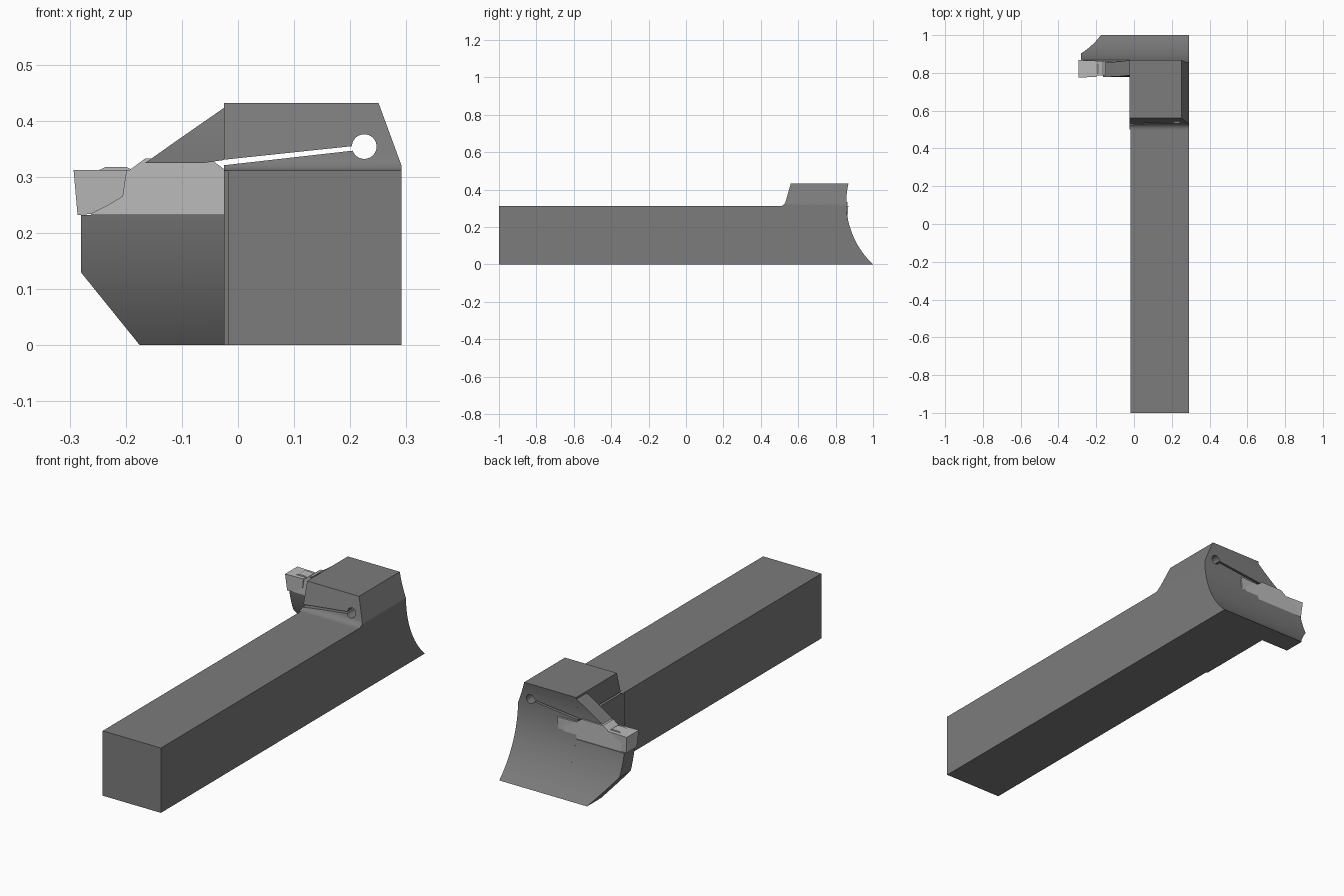
import bpy, bmesh
from math import sqrt, sin, cos, pi, radians

if "Cube" in bpy.data.objects:
    bpy.data.objects.remove(bpy.data.objects["Cube"])

CY, CZ = 1.309, 0.33          # axis of the concave end face
R_IN, R_OUT = 0.452, 0.53     # back and front radius of the curved blade
XM = -0.108                   # middle of the double-ended insert


def material(name, v):
    m = bpy.data.materials.new(name)
    m.diffuse_color = (v, v, v, 1)
    m.use_nodes = True
    m.node_tree.nodes["Principled BSDF"].inputs["Base Color"].default_value = m.diffuse_color
    return m


STEEL, CARBIDE = material("steel", 0.2), material("carbide", 0.5)


def prism(name, pts, axis, a, b, mat=STEEL):
    """Extrude a YZ outline along x, or an XZ outline along y."""
    bm = bmesh.new()
    place = (lambda p, t: (t, p[0], p[1])) if axis == 'x' else (lambda p, t: (p[0], t, p[1]))
    lo = [bm.verts.new(place(p, a)) for p in pts]
    hi = [bm.verts.new(place(p, b)) for p in pts]
    bm.faces.new(lo)
    bm.faces.new(hi[::-1])
    n = len(pts)
    for i in range(n):
        j = (i + 1) % n
        bm.faces.new((lo[i], hi[i], hi[j], lo[j]))
    bmesh.ops.recalc_face_normals(bm, faces=bm.faces)
    me = bpy.data.meshes.new(name)
    bm.to_mesh(me)
    bm.free()
    ob = bpy.data.objects.new(name, me)
    bpy.context.collection.objects.link(ob)
    me.materials.append(mat)
    return ob


def activate(ob):
    bpy.ops.object.select_all(action='DESELECT')
    ob.select_set(True)
    bpy.context.view_layer.objects.active = ob


def boolean(ob, cutter, op='DIFFERENCE'):
    activate(ob)
    m = ob.modifiers.new("cut", 'BOOLEAN')
    m.operation, m.object, m.solver = op, cutter, 'EXACT'
    bpy.ops.object.modifier_apply(modifier=m.name)
    bpy.data.objects.remove(cutter, do_unlink=True)


def smooth(ob):
    activate(ob)
    bpy.ops.object.shade_smooth_by_angle(angle=radians(25))


def arc(r, z0, z1, n=24):
    zs = [z0 + (z1 - z0) * i / n for i in range(n + 1)]
    return [(CY - sqrt(r * r - (z - CZ) ** 2), z) for z in zs]


# Square shank
prism("shank", [(-1, 0), (0.5, 0), (0.5, 0.311), (-1, 0.311)], 'x', -0.018, 0.291)

# Head with concave end and filleted sloping front
fillet = [(0.5 + 0.034 * sin(t), 0.346 - 0.035 * cos(t))
          for t in [radians(75) * i / 8 for i in range(8, -1, -1)]]
head = prism("head", [(0.5, 0)] + arc(R_IN, 0, 0.432) + [(0.56, 0.432)] + fillet,
             'x', -0.025, 0.291)
boolean(head, prism("chamfer", [(0.25, 0.433), (0.2915, 0.32), (0.4, 0.32), (0.4, 0.5), (0.25, 0.5)],
                    'y', 0.4, 1.1))

# Clamping slot ending in a round relief hole
boolean(head, prism("slot", [(-0.04, 0.319), (0.225, 0.349), (0.225, 0.357), (-0.04, 0.329)],
                    'y', 0.4, 1.1))
hole = [(0.225 + 0.022 * cos(2 * pi * i / 32), 0.354 + 0.022 * sin(2 * pi * i / 32)) for i in range(32)]
boolean(head, prism("hole", hole, 'y', 0.4, 1.1))
smooth(head)

# Curved blade: lower support and upper clamping jaw
outlines = {
    "blade_support": [(-0.28, 0.232), (-0.28, 0.13), (-0.175, 0), (-0.025, 0), (-0.025, 0.232)],
    "clamp_jaw": [(-0.165, 0.325), (-0.11, 0.364), (-0.025, 0.423), (-0.025, 0.33), (-0.06, 0.325)],
}
for name, pts in outlines.items():
    z0, z1 = min(p[1] for p in pts), max(p[1] for p in pts)
    ring = arc(R_IN, z0, z1) + arc(R_OUT, z1, z0)
    part = prism(name, ring, 'x', -0.4, -0.025)
    boolean(part, prism("trim", [(x + (0.1 if x == -0.025 else 0), z + (0.1 if z == z1 and x == -0.28 else 0))
                                 if name == "none" else (x, z) for x, z in pts], 'y', 0.6, 1.2), 'INTERSECT')
    smooth(part)

# Double-ended cutting insert
half = [(-0.262, 0.232), (-0.262, 0.309), (-0.195, 0.311), (-0.165, 0.333)]
prism("insert_body", half + [(2 * XM - x, z) for x, z in reversed(half)], 'y', 0.785, 0.864, CARBIDE)

# Cutting tips, tapering downward and inward, each with a chip breaker
tip = [(-0.293, 0.312), (-0.286, 0.232), (-0.262, 0.234), (-0.23, 0.25), (-0.205, 0.265), (-0.198, 0.312)]
bump = [(-0.25, 0.311), (-0.235, 0.318), (-0.2, 0.318), (-0.185, 0.311)]
for side, s in (("left", 1), ("right", -1)):
    flip = lambda pts: [(XM + s * (x - XM), z) for x, z in pts]
    t = prism("cutting_tip_" + side, flip(tip), 'y', 0.775, 0.868, CARBIDE)
    for v in t.data.vertices:
        inward = 0.187 - abs(v.co.x - XM)
        k = 1 - 0.09 * inward / 0.1 - 0.12 * (0.312 - v.co.z) / 0.08
        v.co.y = 0.8215 + (v.co.y - 0.8215) * k
    prism("chip_breaker_" + side, flip(bump), 'y', 0.797, 0.846, CARBIDE)
